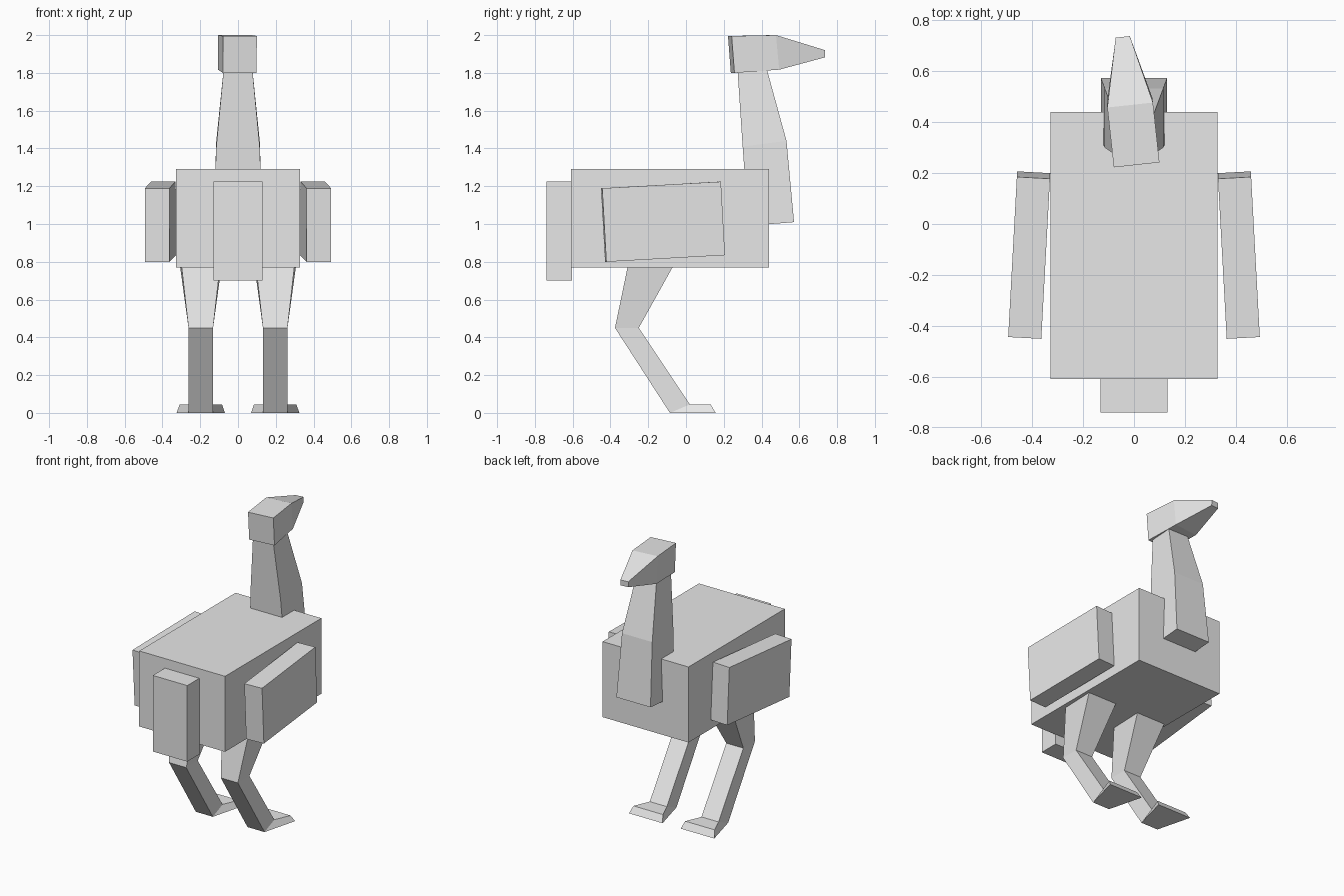
import bpy, bmesh
from math import radians
from mathutils import Matrix, Vector

if "Cube" in bpy.data.objects:
    bpy.data.objects.remove(bpy.data.objects["Cube"], do_unlink=True)

grey = bpy.data.materials.new("plain grey")
grey.use_nodes = True
grey.diffuse_color = (0.8, 0.8, 0.8, 1)
grey.node_tree.nodes["Principled BSDF"].inputs["Base Color"].default_value = (0.8, 0.8, 0.8, 1)


def finish(name, bm):
    bmesh.ops.recalc_face_normals(bm, faces=bm.faces)
    mesh = bpy.data.meshes.new(name)
    bm.to_mesh(mesh)
    bm.free()
    mesh.materials.append(grey)
    obj = bpy.data.objects.new(name, mesh)
    bpy.context.collection.objects.link(obj)
    return obj


def box(name, centre, size, tilt=0, yaw=0):
    bm = bmesh.new()
    turn = Matrix.Rotation(radians(yaw), 4, 'Z') @ Matrix.Rotation(radians(tilt), 4, 'X')
    matrix = Matrix.Translation(centre) @ turn @ Matrix.Diagonal((*size, 1))
    bmesh.ops.create_cube(bm, size=1, matrix=matrix)
    return finish(name, bm)


def loft(name, sections, x=0):
    """Join four-sided sections; each is two cross edges (y, z, half width)."""
    bm = bmesh.new()
    rings = []
    for (y0, z0, w0), (y1, z1, w1) in sections:
        corners = ((x - w0, y0, z0), (x + w0, y0, z0), (x + w1, y1, z1), (x - w1, y1, z1))
        rings.append([bm.verts.new(c) for c in corners])
    for a, b in zip(rings, rings[1:]):
        for i in range(4):
            j = (i + 1) % 4
            bm.faces.new((a[i], a[j], b[j], b[i]))
    bm.faces.new(rings[0])
    bm.faces.new(rings[-1])
    return finish(name, bm)


# Body and tail
box("body", (0, -0.084, 1.03), (0.654, 1.048, 0.52))
box("tail", (0, -0.672, 0.962), (0.262, 0.135, 0.524))

# Neck: bottom, bend, top (tucked into the head)
loft("neck", [
    ((0.33, 0.99, 0.13), (0.572, 1.01, 0.13)),
    ((0.30, 1.41, 0.115), (0.532, 1.44, 0.115)),
    ((0.272, 1.83, 0.075), (0.425, 1.83, 0.075)),
])

# Head with tapering beak, turned a little to one side
head = loft("head", [
    ((0.247, 1.80, 0.09), (0.232, 1.995, 0.09)),
    ((0.485, 1.817, 0.09), (0.468, 2.0, 0.09)),
    ((0.735, 1.882, 0.028), (0.737, 1.92, 0.028)),
])
pivot = Matrix.Translation((0.01, 0.235, 0))
head.data.transform(pivot @ Matrix.Rotation(radians(6.2), 4, 'Z') @ pivot.inverted()
                    @ Matrix.Translation((0.01, 0, 0)))

# Wings and legs, one per side
for side, label in ((1, "left"), (-1, "right")):
    box(label + "_wing", (0.411 * side, -0.122, 1.012), (0.13, 0.63, 0.39), 3.2, 3.1 * side)
    loft(label + "_leg", [
        ((-0.293, 0.85, 0.11), (-0.027, 0.85, 0.12)),
        ((-0.376, 0.45, 0.065), (-0.25, 0.45, 0.065)),
        ((-0.085, 0, 0.065), (0.02, 0.045, 0.065)),
        ((0.157, 0, 0.128), (0.13, 0.045, 0.112)),
    ], 0.197 * side)
